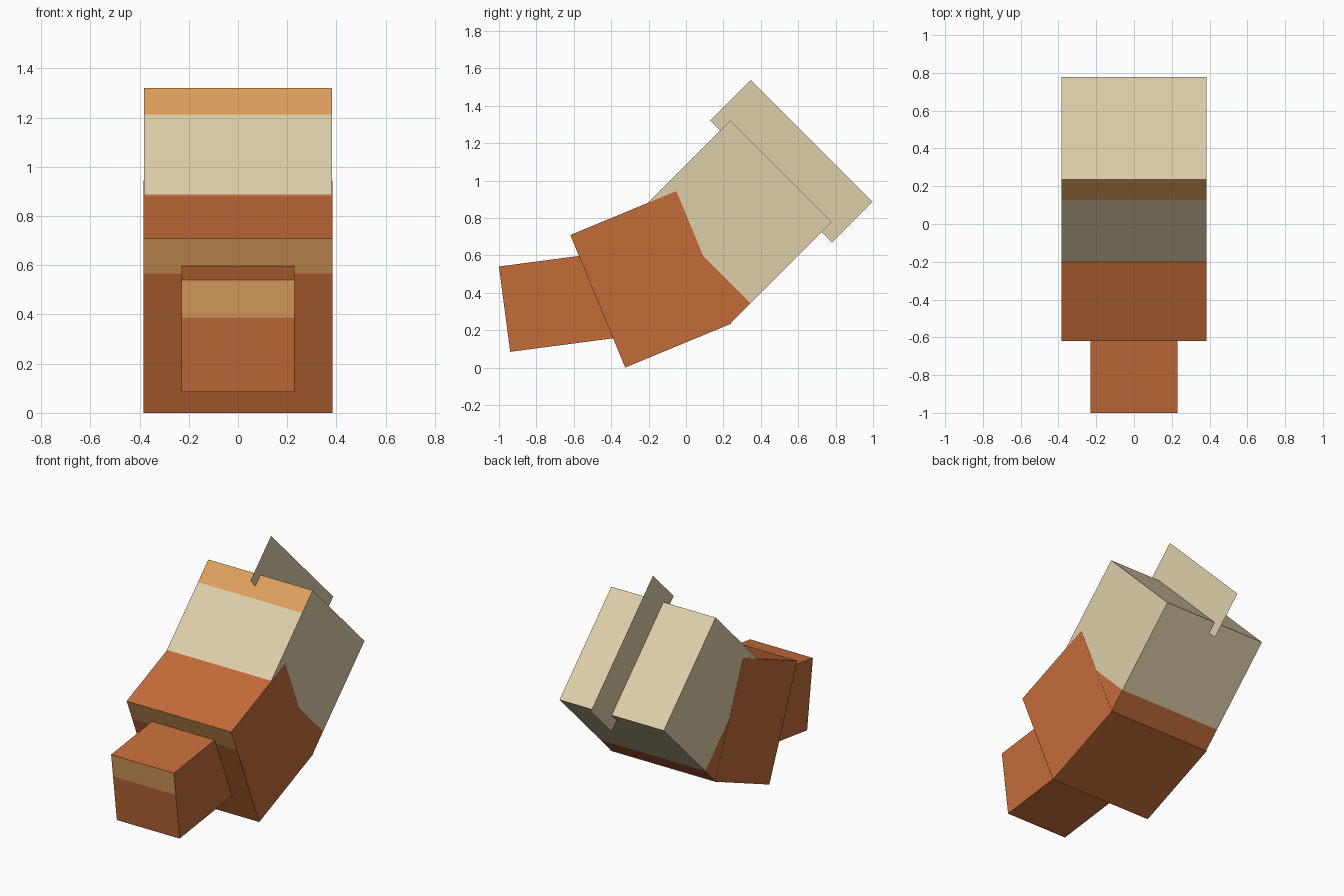
import bpy, bmesh, math
from mathutils import Vector

if "Cube" in bpy.data.objects:
    bpy.data.objects.remove(bpy.data.objects["Cube"], do_unlink=True)

PX = 0.1534  # module that every part is a multiple of


def material(name, rgb):
    linear = [((c / 255 + 0.055) / 1.055) ** 2.4 for c in rgb] + [1.0]
    mat = bpy.data.materials.new(name)
    mat.use_nodes = True
    mat.diffuse_color = linear
    mat.node_tree.nodes["Principled BSDF"].inputs["Base Color"].default_value = linear
    return mat


RED, CREAM, ORANGE = range(3)
MATERIALS = [material("rust red", (196, 108, 57)),
             material("cream", (222, 207, 170)),
             material("orange tan", (222, 160, 92))]


def finish(name, bm, corner, angle):
    """Turn the mesh into an object pitched about its lower corner."""
    mesh = bpy.data.meshes.new(name)
    bm.to_mesh(mesh)
    bm.free()
    for mat in MATERIALS:
        mesh.materials.append(mat)
    obj = bpy.data.objects.new(name, mesh)
    obj.location = (0, corner[0], corner[1])
    obj.rotation_euler.x = math.radians(angle)
    bpy.context.collection.objects.link(obj)


def block(name, corner, angle, width, length, height, cuts, rule):
    """Box running along local y from its lower corner, cut and coloured by rule."""
    bm = bmesh.new()
    bmesh.ops.create_cube(bm, size=1)
    for v in bm.verts:
        v.co = Vector((v.co.x * width, (v.co.y + 0.5) * length, (v.co.z + 0.5) * height))
    for axis, distance in cuts:
        normal = Vector((0, 0, 0))
        normal[axis] = 1
        bmesh.ops.bisect_plane(bm, geom=bm.verts[:] + bm.edges[:] + bm.faces[:],
                               plane_co=normal * distance, plane_no=normal)
    bm.normal_update()
    for face in bm.faces:
        face.material_index = rule(face.calc_center_median(), face.normal)
    finish(name, bm, corner, angle)


def banded_front(height):
    """Red with an orange band along the top of the front face."""
    return lambda c, n: ORANGE if n.y < -0.9 and c.z > height - PX else RED


def body_rule(c, n):
    if c.y < PX:
        return RED
    return ORANGE if n.z > 0.9 and c.y > 4 * PX else CREAM


# Snout and middle segment, each with a painted band at the front
block("front_segment", (-0.94, 0.084), 7.5, 3 * PX, 4 * PX, 3 * PX,
      [(2, 2 * PX)], banded_front(3 * PX))
block("middle_segment", (-0.325, 0.0), 22.5, 5 * PX, 4 * PX, 5 * PX,
      [(2, 4 * PX)], banded_front(5 * PX))

# Rear segment, a hair narrower so its sides sit under the middle segment
block("rear_segment", (0.236, 0.236), 45, 5 * PX - 0.002, 5 * PX, 5 * PX,
      [(1, PX), (1, 4 * PX)], body_rule)

# Paper-thin fin standing out of the end of the rear segment
bm = bmesh.new()
fin = bm.faces.new([bm.verts.new((0, y * PX, z * PX))
                    for y, z in ((0, 0), (2, 0), (2, 6), (0, 6))])
fin.material_index = CREAM
finish("end_fin", bm, (0.78, 0.67), 45)
